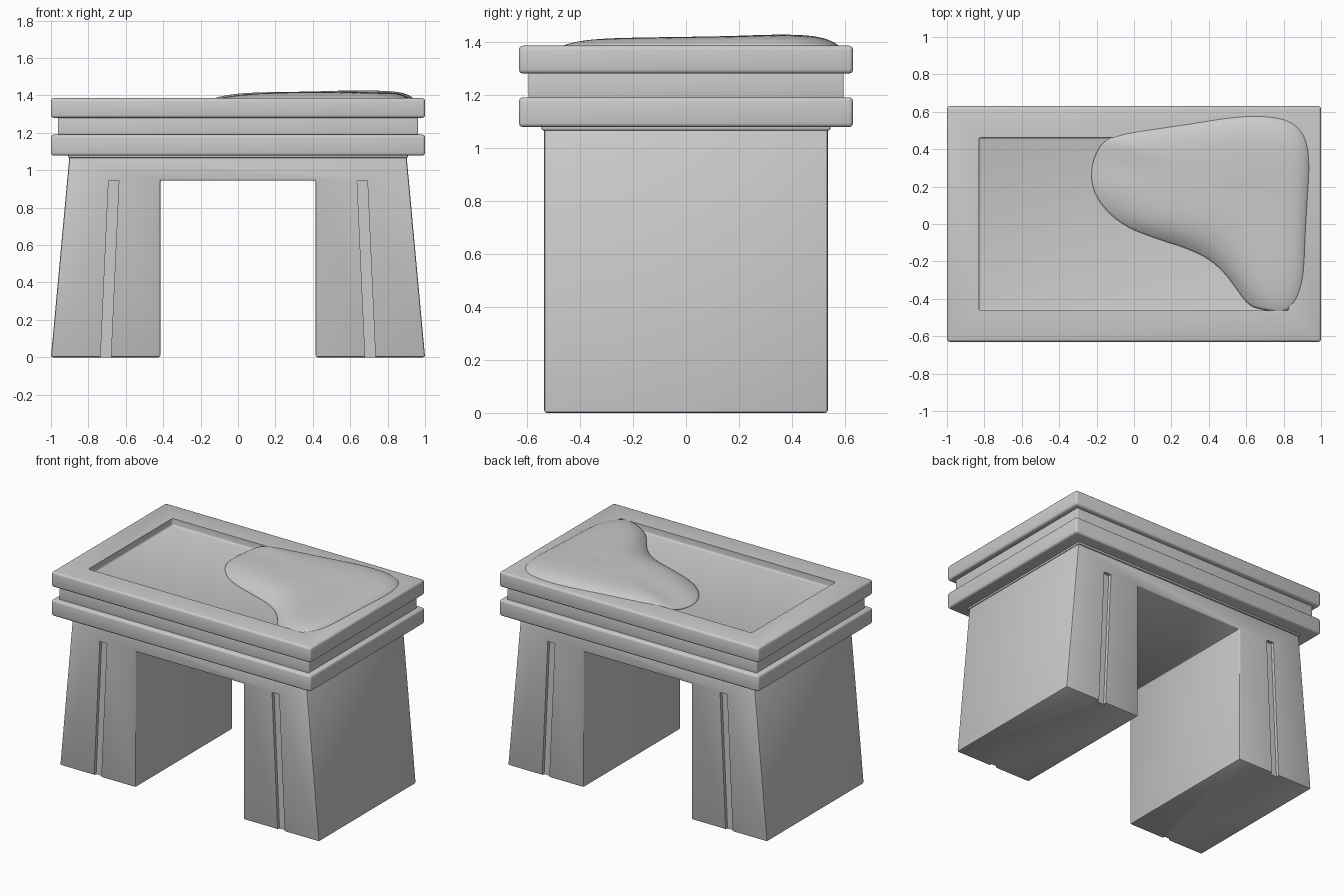
import bpy, bmesh, math
from mathutils import Vector

if "Cube" in bpy.data.objects:
    bpy.data.objects.remove(bpy.data.objects["Cube"])


def make(name, bm):
    bmesh.ops.recalc_face_normals(bm, faces=bm.faces)
    me = bpy.data.meshes.new(name)
    bm.to_mesh(me)
    bm.free()
    ob = bpy.data.objects.new(name, me)
    bpy.context.collection.objects.link(ob)
    return ob


def activate(ob):
    bpy.ops.object.select_all(action='DESELECT')
    ob.select_set(True)
    bpy.context.view_layer.objects.active = ob


def smooth(ob, angle=35):
    activate(ob)
    bpy.ops.object.shade_smooth_by_angle(angle=math.radians(angle))


def prism(name, profile, y0, y1):
    """Extrude an xz profile along y."""
    bm = bmesh.new()
    f = bm.faces.new([bm.verts.new((x, y0, z)) for x, z in profile])
    r = bmesh.ops.extrude_face_region(bm, geom=[f])
    bmesh.ops.translate(bm, vec=(0, y1 - y0, 0),
                        verts=[v for v in r['geom'] if isinstance(v, bmesh.types.BMVert)])
    return make(name, bm)


def slab(name, hx, hy, z0, z1):
    bm = bmesh.new()
    bmesh.ops.create_cube(bm, size=1)
    for v in bm.verts:
        v.co = Vector((v.co.x * 2 * hx, v.co.y * 2 * hy, z0 if v.co.z < 0 else z1))
    return make(name, bm)


def apply(ob, mod):
    activate(ob)
    bpy.ops.object.modifier_apply(modifier=mod.name)


def bevel(ob, width, segments=3):
    m = ob.modifiers.new("bevel", 'BEVEL')
    m.width, m.segments = width, segments
    m.limit_method = 'ANGLE'
    apply(ob, m)


def cut(ob, cutter):
    cutter.hide_render = True
    m = ob.modifiers.new("cut", 'BOOLEAN')
    m.object, m.operation, m.solver = cutter, 'DIFFERENCE', 'EXACT'
    apply(ob, m)
    bpy.data.objects.remove(cutter)


# tapered base with a rectangular opening
base = prism("leg_base", [(-1, 0), (-.415, 0), (-.415, .945), (.415, .945), (.415, 0),
                          (1, 0), (.9, 1.09), (-.9, 1.09)], -.535, .535)
bevel(base, .01, 2)

# slanted grooves on the front and back of each leg
for sx in (-1, 1):
    for sy in (-1, 1):
        groove = prism("groove_cutter",
                       [(sx * .737, -.05), (sx * .682, -.05), (sx * .637, .945), (sx * .692, .945)],
                       sy * .513, sy * .6)
        cut(base, groove)
smooth(base)

# flange under the lower slab
flange = slab("under_flange", .908, .545, 1.065, 1.1)
bevel(flange, .008, 2)
smooth(flange)

# stacked slabs: lower, neck, upper
for name, hx, hy, z0, z1, w in (("lower_slab", 1, .63, 1.078, 1.19, .015),
                                ("neck", .962, .595, 1.18, 1.29, .006),
                                ("top_slab", 1, .63, 1.28, 1.385, .015)):
    ob = slab(name, hx, hy, z0, z1)
    bevel(ob, w)
    if name == "top_slab":
        # shallow recessed panel
        recess = slab("recess_cutter", .83, .463, 1.335, 1.5)
        bevel(recess, .012)
        cut(ob, recess)
    smooth(ob)

# soft mound lying over the recess and rim
outline = [(-.24, .22), (-.225, .36), (-.16, .46), (-.05, .49), (.12, .515), (.3, .54), (.5, .575),
           (.68, .587), (.84, .565), (.925, .48), (.947, .33), (.928, .1), (.917, -.13), (.912, -.3),
           (.87, -.43), (.8, -.487), (.7, -.46), (.615, -.45), (.55, -.35), (.46, -.23), (.34, -.15),
           (.18, -.1), (0, -.04), (-.1, .02), (-.19, .11)]
cx, cy = .6, .15
bm = bmesh.new()
rings = []
for t in (None, 1, .97, .9, .8, .65, .45, .22):
    ring = []
    for x, y in outline:
        on_rim = x > .83 or abs(y) > .455
        k = 1 if t is None else t
        px, py = cx + (x - cx) * k, cy + (y - cy) * k
        edge = 1.382 if on_rim else 1.342
        peak = 1.418 + .01 * math.exp(-((px - .65) ** 2 + (py - .4) ** 2) / .06)
        peak -= .012 * max(0, -py)
        z = 1.325 if t is None else edge + (peak - edge) * (1 - k ** (9 if on_rim else 5))
        ring.append(bm.verts.new((px, py, z)))
    rings.append(ring)
n = len(outline)
for a, b in zip(rings, rings[1:]):
    for i in range(n):
        j = (i + 1) % n
        bm.faces.new((a[i], a[j], b[j], b[i]))
top = bm.verts.new((cx, cy, 1.419))
for i in range(n):
    bm.faces.new((rings[-1][i], rings[-1][(i + 1) % n], top))
bm.faces.new(rings[0][::-1])
mound = make("soft_mound", bm)
sub = mound.modifiers.new("subdivide", 'SUBSURF')
sub.levels = sub.render_levels = 2
apply(mound, sub)
smooth(mound, 60)
